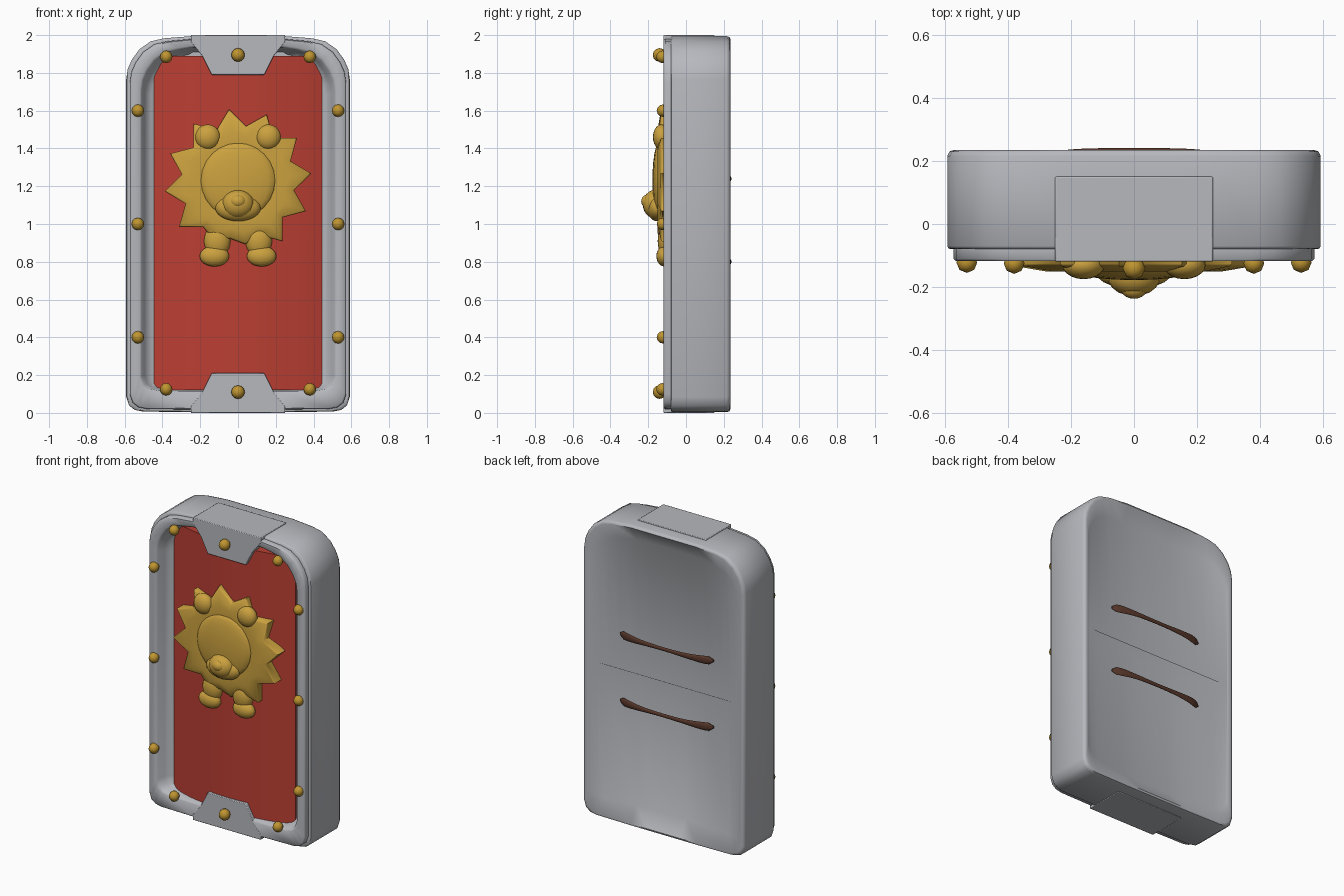
import bpy, bmesh, math
from mathutils import Vector

cube = bpy.data.objects.get("Cube")
if cube:
    bpy.data.objects.remove(cube)


def material(name, rgb):
    m = bpy.data.materials.new(name)
    m.use_nodes = True
    m.diffuse_color = (*rgb, 1)
    m.node_tree.nodes["Principled BSDF"].inputs["Base Color"].default_value = (*rgb, 1)
    return m


steel = material("steel grey", (0.47, 0.48, 0.51))
red = material("red paint", (0.50, 0.05, 0.033))
gold = material("gold", (0.60, 0.36, 0.05))
stud_gold = material("dark gold", (0.52, 0.30, 0.03))
leather = material("brown leather", (0.10, 0.04, 0.025))


def finish(name, bm, mat, angle=40):
    bmesh.ops.recalc_face_normals(bm, faces=bm.faces)
    mesh = bpy.data.meshes.new(name)
    bm.to_mesh(mesh)
    bm.free()
    mesh.materials.append(mat)
    ob = bpy.data.objects.new(name, mesh)
    bpy.context.collection.objects.link(ob)
    bpy.ops.object.select_all(action='DESELECT')
    ob.select_set(True)
    bpy.context.view_layer.objects.active = ob
    bpy.ops.object.shade_smooth_by_angle(angle=math.radians(angle))
    return ob


def loft(name, loops, mat, angle=40):
    """Skin a list of closed loops and cap both ends."""
    bm = bmesh.new()
    rings = [[bm.verts.new(p) for p in loop] for loop in loops]
    n = len(rings[0])
    for a, b in zip(rings, rings[1:]):
        for i in range(n):
            j = (i + 1) % n
            bm.faces.new((a[i], a[j], b[j], b[i]))
    bm.faces.new(rings[0])
    bm.faces.new(rings[-1])
    return finish(name, bm, mat, angle)


def prism(name, outline, y0, y1, mat, bevel):
    ob = loft(name, [[(x, y, z) for x, z in outline] for y in (y0, y1)], mat)
    mod = ob.modifiers.new("bevel", 'BEVEL')
    mod.width, mod.segments = bevel, 2


def ball(name, loc, size, mat, u=20, v=12):
    bm = bmesh.new()
    bmesh.ops.create_uvsphere(bm, u_segments=u, v_segments=v, radius=1)
    for vert in bm.verts:
        vert.co = Vector(loc) + Vector(a * b for a, b in zip(vert.co, size))
    finish(name, bm, mat, 80)


# Shield body: rounded outline lofted from the hollow back to the recessed front
def outline(w, z0, z1, y):
    half = [(0.12, z1), (0.24, z1), (w - 0.20, z1 - 0.012), (w - 0.13, z1 - 0.028),
            (w - 0.07, z1 - 0.07), (w - 0.03, z1 - 0.125), (w - 0.008, z1 - 0.175),
            (w, z1 - 0.23), (w, z0 + 0.08), (w - 0.015, z0 + 0.035),
            (w - 0.045, z0 + 0.012), (w - 0.09, z0 + 0.003), (0.24, z0), (0.12, z0)]
    return [(x, y, z) for x, z in half] + [(-x, y, z) for x, z in reversed(half)]


def hollow(loop, squash):
    """Lay a loop on the curved back, squashed toward mid height."""
    return [(x, 0.165 + 0.2 * x * x, 1 + (z - 1) * squash) for x, y, z in loop]


body_rings = [(0.57, 0.02, 1.98, 0.235), (0.585, 0.008, 1.99, 0.23),
              (0.592, 0.004, 1.995, 0.215), (0.592, 0.004, 1.995, -0.07),
              (0.588, 0.008, 1.99, -0.078), (0.572, 0.018, 1.98, -0.08),
              (0.572, 0.018, 1.98, -0.11), (0.565, 0.024, 1.975, -0.118),
              (0.52, 0.105, 1.945, -0.118), (0.51, 0.115, 1.935, -0.11),
              (0.495, 0.12, 1.925, -0.06), (0.46, 0.125, 1.91, -0.025)]
inner_back = outline(0.55, 0.12, 1.88, 0)
loft("shield_body", [hollow(inner_back, 0.02), hollow(inner_back, 1)]
     + [outline(*r) for r in body_rings], steel, 50)

# Bowed red panel with clipped corners
bm = bmesh.new()
rows = []
half_columns = [(0.445, 0.14, 1.78), (0.435, 0.13, 1.83), (0.40, 0.12, 1.87), (0.36, 0.12, 1.89),
                (0.27, 0.12, 1.89), (0.18, 0.12, 1.89), (0.09, 0.12, 1.89)]
columns = ([(-x, a, b) for x, a, b in half_columns] + [(0, 0.12, 1.89)] + half_columns[::-1])
for x, a, b in columns:
    y = -0.032 - 0.075 * (1 - (x / 0.445) ** 2)
    rows.append([bm.verts.new(p) for p in ((x, y, a), (x, y, b), (x, -0.02, b), (x, -0.02, a))])
for p, q in zip(rows, rows[1:]):
    for i in range(4):
        j = (i + 1) % 4
        bm.faces.new((p[i], p[j], q[j], q[i]))
bm.faces.new(rows[0])
bm.faces.new(rows[-1])
finish("red_panel", bm, red)

# Clips that wrap over the top and bottom edges
for name, flip in (("top", False), ("bottom", True)):
    face = [(0.25, 2.0), (0.25, 1.965), (0.19, 1.89), (0.14, 1.79)]
    band = [(0.25, 2.0), (0.25, 1.95)]
    for part, shape, y0, y1 in (("clip_face", face, -0.119, -0.04), ("clip_band", band, -0.117, 0.15)):
        pts = shape + [(-x, z) for x, z in reversed(shape)]
        if flip:
            pts = [(x, 2 - z) for x, z in pts]
        prism(name + "_" + part, pts, y0, y1, steel, 0.004)

# Round studs around the frame
studs = [(0, 1.895, -0.14), (0, 0.11, -0.14)]
for s in (-1, 1):
    studs += [(s * 0.53, z, -0.122) for z in (0.4, 1.0, 1.6)]
    studs += [(s * 0.38, z, -0.125) for z in (0.125, 1.885)]
for i, (x, z, y) in enumerate(studs):
    r = 0.036 if x == 0 else 0.033
    ball(f"stud_{i + 1}", (x, y, z), (r, r, r), stud_gold, 8, 6)


# Spiky mane
def star(scale, y, spike=1.0):
    pts = []
    for k in range(24):
        t = math.radians(97 + 15 * k)
        r = 0.30 if k % 2 else 0.30 + 0.09 * spike
        if k in (10, 12):
            r = min(r, 0.33)
        pts.append((r * scale * math.cos(t), y, 1.22 + r * scale * math.sin(t)))
    return pts


loft("mane", [star(1, -0.06), star(1, -0.126), star(0.97, -0.134),
              star(0.82, -0.15, 0.5), star(0.66, -0.146, 0)], gold, 60)

# Lion face, ears, legs and paws
ball("head", (0, -0.142, 1.23), (0.20, 0.036, 0.20), gold)
ball("jaw", (0, -0.155, 1.085), (0.12, 0.05, 0.07), gold)
ball("snout", (0, -0.165, 1.105), (0.085, 0.064, 0.075), gold)
ball("nose", (0, -0.205, 1.12), (0.042, 0.032, 0.035), gold)
for side, s in (("right", -1), ("left", 1)):
    ball(side + "_ear", (s * 0.16, -0.13, 1.46), (0.067, 0.045, 0.067), gold)
    ball(side + "_leg", (s * 0.11, -0.105, 0.91), (0.07, 0.045, 0.085), gold)
    ball(side + "_paw", (s * 0.125, -0.115, 0.83), (0.078, 0.042, 0.055), gold)

# Leather straps, bowed across the hollow and pinched in the middle
for name, z in (("upper", 1.24), ("lower", 0.80)):
    rings = []
    for i in range(25):
        t = i / 12 - 1
        h = (0.012 + 0.022 * t * t) * math.sqrt(max(1 - abs(t) ** 16, 0.05))
        rings.append([(0.34 * t, 0.233 - 0.035 * t ** 4 + 0.008 * math.sin(a), z + h * math.cos(a))
                      for a in (math.tau * k / 10 for k in range(10))])
    loft(name + "_strap", rings, leather, 60)
